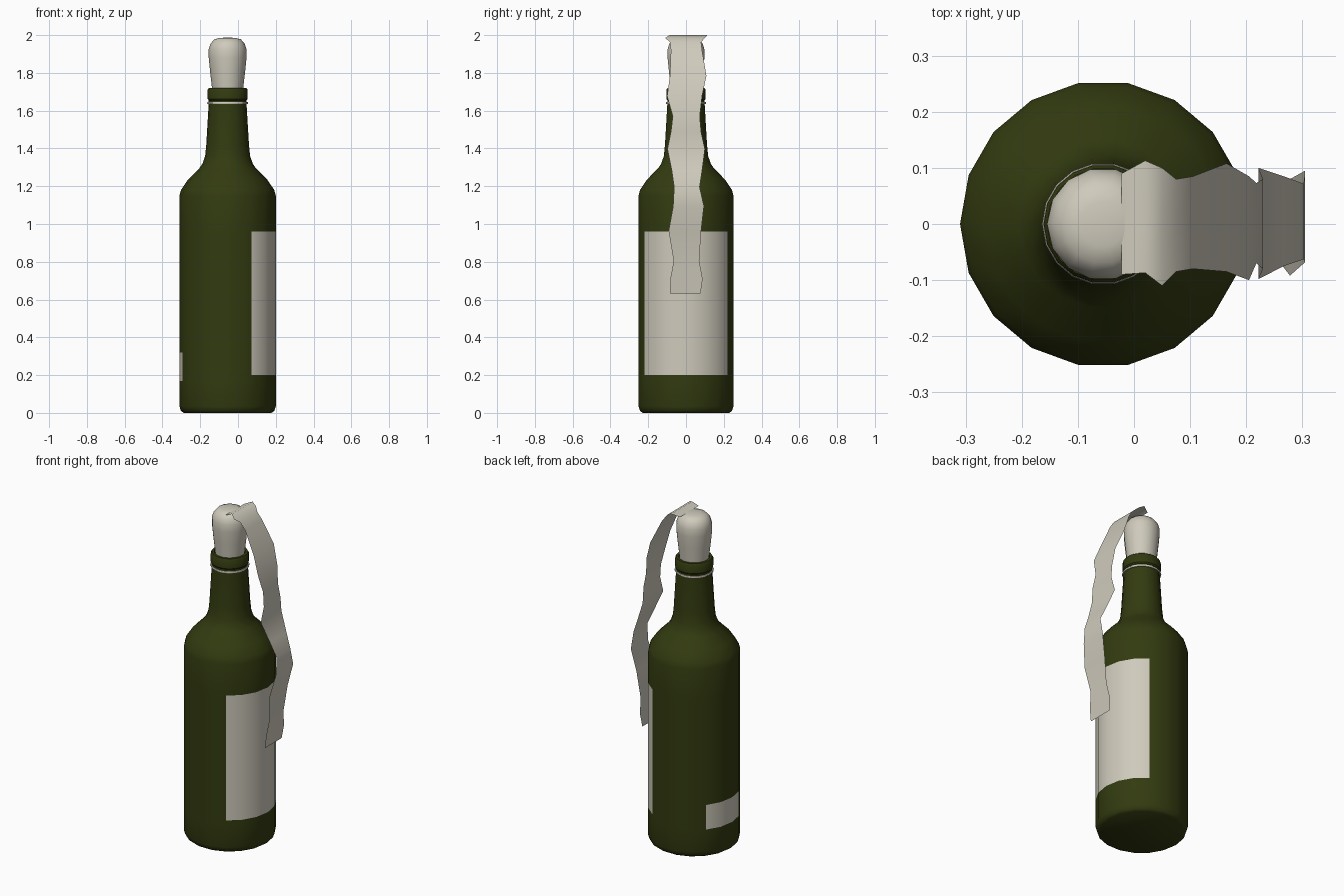
import bpy, bmesh, math

if "Cube" in bpy.data.objects:
    bpy.data.objects.remove(bpy.data.objects["Cube"])

CX = -0.055   # bottle axis


def material(name, rgb):
    m = bpy.data.materials.new(name)
    m.diffuse_color = (*rgb, 1)
    m.use_nodes = True
    m.node_tree.nodes["Principled BSDF"].inputs["Base Color"].default_value = m.diffuse_color
    return m


GREEN = material("bottle green", (0.032, 0.043, 0.005))
CLOTH = material("off white", (0.62, 0.59, 0.50))


def finish(name, bm, mats, angle, recalc=True):
    if recalc:
        bmesh.ops.recalc_face_normals(bm, faces=bm.faces)
    me = bpy.data.meshes.new(name)
    bm.to_mesh(me)
    bm.free()
    for m in mats:
        me.materials.append(m)
    ob = bpy.data.objects.new(name, me)
    bpy.context.collection.objects.link(ob)
    bpy.ops.object.select_all(action='DESELECT')
    ob.select_set(True)
    bpy.context.view_layer.objects.active = ob
    bpy.ops.object.shade_smooth_by_angle(angle=math.radians(angle))
    return ob


def lathe(profile, sides, closed=False):
    """Turn an (r, z) profile around the bottle axis, capping the ends."""
    bm = bmesh.new()
    rings = []
    for r, z in profile:
        rings.append([bm.verts.new((CX + r * math.cos(2 * math.pi * i / sides),
                                    r * math.sin(2 * math.pi * i / sides), z))
                      for i in range(sides)])
    pairs = list(zip(rings, rings[1:]))
    if closed:
        pairs.append((rings[-1], rings[0]))
    for a, b in pairs:
        for i in range(sides):
            j = (i + 1) % sides
            bm.faces.new((a[i], a[j], b[j], b[i]))
    if not closed:
        bm.faces.new(rings[0][::-1])
        bm.faces.new(rings[-1])
    return bm


# Bottle, with rings where the labels start and stop
body = [(0.232, 0), (0.247, 0.01), (0.255, 0.035), (0.255, 0.17), (0.255, 0.2),
        (0.255, 0.32), (0.255, 0.96), (0.255, 1.15), (0.247, 1.18), (0.21, 1.235),
        (0.15, 1.295), (0.133, 1.32), (0.119, 1.36), (0.113, 1.42), (0.1, 1.64),
        (0.1, 1.655), (0.106, 1.662), (0.106, 1.71), (0.1, 1.72), (0.086, 1.72),
        (0.08, 1.69)]
bm = lathe(body, 18)
for f in bm.faces:
    c = f.calc_center_median()
    a = math.degrees(math.atan2(c.y, c.x - CX)) % 360
    r = math.hypot(c.x - CX, c.y)
    front_label = 0.2 < c.z < 0.96 and (a < 60 or a > 300)
    back_label = 0.17 < c.z < 0.32 and 140 < a < 200
    f.material_index = int(r > 0.24 and (front_label or back_label))
finish("bottle", bm, [GREEN, CLOTH], 40)

# Thin ring under the lip
ring = [(0.104 + 0.005 * math.cos(t * math.pi / 3), 1.64 + 0.006 * math.sin(t * math.pi / 3))
        for t in range(6)]
finish("neck_ring", lathe(ring, 18, closed=True), [CLOTH], 60)

# Stuffed cloth plug
plug = [(0.079, 1.68), (0.084, 1.73), (0.093, 1.81), (0.1, 1.88), (0.1, 1.925),
        (0.09, 1.955), (0.07, 1.978), (0.04, 1.985), (0.012, 1.987)]
finish("cloth_plug", lathe(plug, 14), [CLOTH], 60)

# Hanging cloth strip: x, z, left y, right y
strip = [(-0.022, 1.983, -0.09, 0.09), (0.02, 2.0, -0.087, 0.113),
         (0.05, 1.985, -0.11, 0.1), (0.075, 1.963, -0.085, 0.08),
         (0.105, 1.92, -0.08, 0.085), (0.165, 1.785, -0.085, 0.108),
         (0.205, 1.677, -0.1, 0.085), (0.218, 1.57, -0.07, 0.073),
         (0.23, 1.487, -0.08, 0.08), (0.222, 1.397, -0.098, 0.1),
         (0.267, 1.28, -0.075, 0.085), (0.302, 1.196, -0.063, 0.072),
         (0.305, 1.095, -0.068, 0.095), (0.278, 0.963, -0.092, 0.08),
         (0.257, 0.804, -0.065, 0.07), (0.248, 0.71, -0.083, 0.088),
         (0.24, 0.633, -0.084, 0.077)]
bm = bmesh.new()
rows = [[bm.verts.new((x, a + (b - a) * k / 2, z)) for k in range(3)] for x, z, a, b in strip]
for p, q in zip(rows, rows[1:]):
    for k in range(2):
        bm.faces.new((p[k], q[k], q[k + 1], p[k + 1]))
finish("cloth_strip", bm, [CLOTH], 60, recalc=False)
